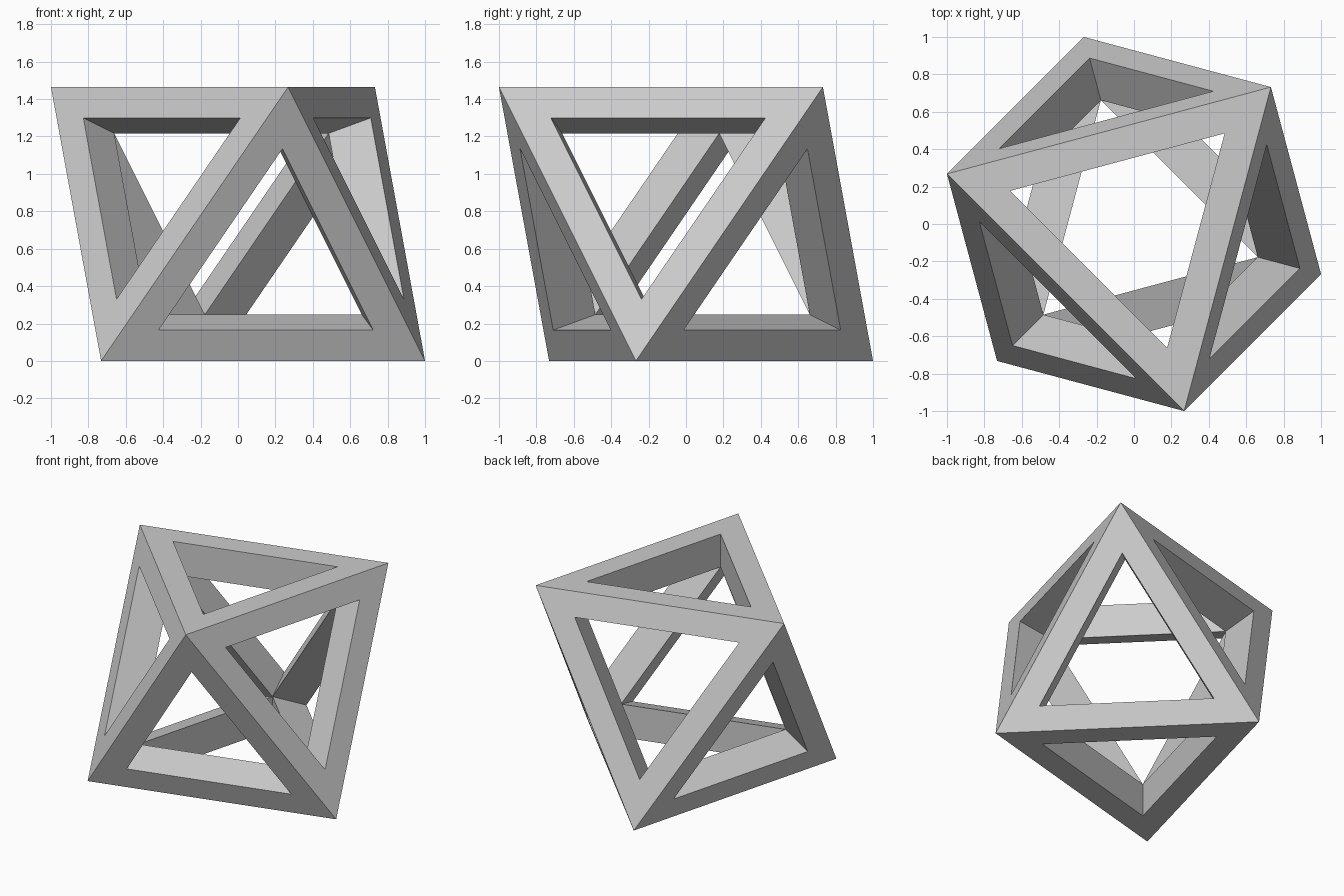
import bpy
import bmesh
from math import cos, sin, radians, sqrt
from mathutils import Vector

cube = bpy.data.objects.get("Cube")
if cube:
    bpy.data.objects.remove(cube, do_unlink=True)

RADIUS = 1 / cos(radians(15))     # corner distance from the vertical axis
HALF_HEIGHT = RADIUS / sqrt(2)    # regular octahedron resting on one face
OPENING = 0.662                   # size of the openings and of the hollow

# Six corners, alternating between the top and bottom triangles
corners = []
for k in range(6):
    a = radians(45 + 60 * k)
    z = HALF_HEIGHT if k % 2 == 0 else -HALF_HEIGHT
    corners.append(Vector((RADIUS * cos(a), RADIUS * sin(a), z)))

triangles = [(0, 2, 4), (5, 3, 1)]
triangles += [(k, (k + 1) % 6, (k + 2) % 6) for k in range(6)]

bm = bmesh.new()
lift = Vector((0, 0, HALF_HEIGHT))
outer = [bm.verts.new(c + lift) for c in corners]
inner = [bm.verts.new(c * OPENING + lift) for c in corners]

# Each side: a flat triangular border plus walls running in to the hollow
for tri in triangles:
    centre = sum((corners[i] for i in tri), Vector()) / 3
    rim = {i: bm.verts.new(centre.lerp(corners[i], OPENING) + lift) for i in tri}
    for n in range(3):
        a, b = tri[n], tri[(n + 1) % 3]
        bm.faces.new((outer[a], outer[b], rim[b], rim[a]))
        bm.faces.new((rim[a], rim[b], inner[b], inner[a]))

bmesh.ops.recalc_face_normals(bm, faces=bm.faces)
mesh = bpy.data.meshes.new("octahedron_frame")
bm.to_mesh(mesh)
bm.free()

# Plain grey material
grey = bpy.data.materials.new("light_grey")
grey.use_nodes = True
colour = (0.6, 0.6, 0.6, 1)
grey.diffuse_color = colour
grey.node_tree.nodes["Principled BSDF"].inputs["Base Color"].default_value = colour
mesh.materials.append(grey)

frame = bpy.data.objects.new("octahedron_frame", mesh)
bpy.context.collection.objects.link(frame)
